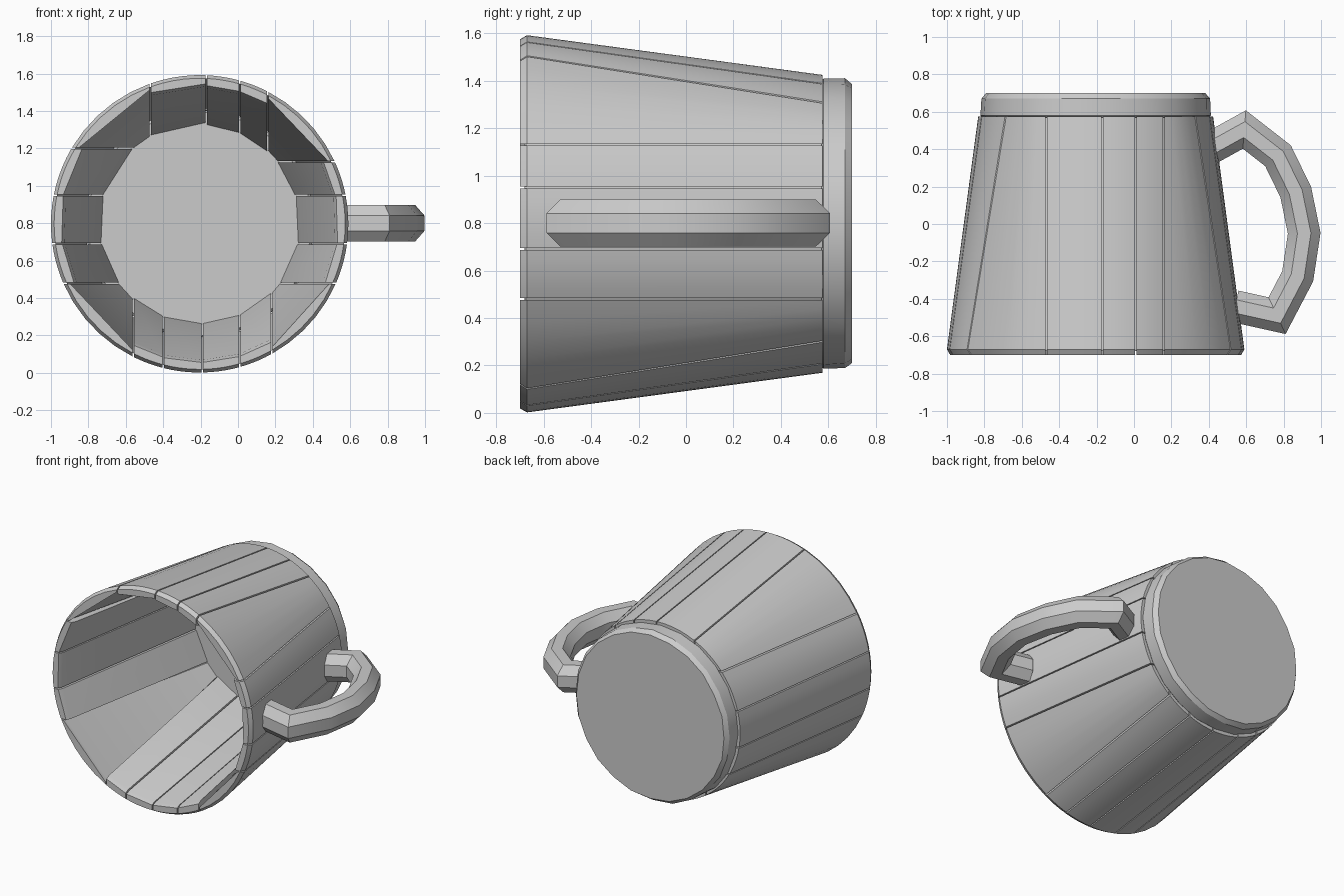
import bpy, bmesh, math, random
from mathutils import Vector

random.seed(4)
if "Cube" in bpy.data.objects:
    bpy.data.objects.remove(bpy.data.objects["Cube"], do_unlink=True)

CX, CZ = -0.205, 0.797      # axis of the tankard, which lies along y

grey = bpy.data.materials.new("plain grey")
grey.use_nodes = True
grey.diffuse_color = (0.6, 0.6, 0.6, 1)
grey.node_tree.nodes["Principled BSDF"].inputs["Base Color"].default_value = (0.6, 0.6, 0.6, 1)


def loft(name, rings, caps=True, angle=25):
    """Skin a list of closed point rings into one object."""
    bm = bmesh.new()
    loops = [[bm.verts.new(p) for p in ring] for ring in rings]
    n = len(loops[0])
    for a, b in zip(loops, loops[1:]):
        for i in range(n):
            j = (i + 1) % n
            bm.faces.new((a[i], a[j], b[j], b[i]))
    if caps:
        bm.faces.new(loops[0])
        bm.faces.new(loops[-1])
    bmesh.ops.recalc_face_normals(bm, faces=bm.faces)
    mesh = bpy.data.meshes.new(name)
    bm.to_mesh(mesh)
    bm.free()
    mesh.materials.append(grey)
    ob = bpy.data.objects.new(name, mesh)
    bpy.context.collection.objects.link(ob)
    bpy.ops.object.select_all(action='DESELECT')
    ob.select_set(True)
    bpy.context.view_layer.objects.active = ob
    bpy.ops.object.shade_smooth_by_angle(angle=math.radians(angle))
    return ob


def polar(r, a, y):
    return (CX + r * math.cos(a), y, CZ + r * math.sin(a))


def circle(r, y, n=24, wobble=0.0):
    return [polar(r - random.uniform(0, wobble), math.tau * i / n, y) for i in range(n)]


# Staves are parted by straight cuts: each is (fixed axis, value, side of the barrel)
SEAMS = [("z", 0.95, 1), ("z", 1.13, 1), ("x", 0.16, 1), ("x", 0.01, 1), ("x", -0.17, 1),
         ("x", -0.47, 1), ("z", 1.2, -1), ("z", 0.95, -1), ("z", 0.69, -1), ("z", 0.48, -1),
         ("x", -0.56, -1), ("x", -0.4, -1), ("x", -0.19, -1), ("x", 0.01, -1),
         ("x", 0.18, -1), ("z", 0.48, 1), ("z", 0.69, 1)]
GAP = 0.004


def seam_angle(seam, r, shift):
    """Angle where a cut meets radius r, moved sideways to leave a groove."""
    axis, value, side = seam
    if axis == "z":
        d = value - CZ + side * shift
        return math.atan2(d, side * math.sqrt(r * r - d * d))
    d = value - CX - side * shift
    return math.atan2(side * math.sqrt(r * r - d * d), d)


def stave_ring(s0, s1, y, outer, inner):
    a0, a1 = seam_angle(s0, outer, GAP), seam_angle(s1, outer, -GAP)
    a1 = a0 + (a1 - a0) % math.tau
    ring = [polar(outer, a0 + (a1 - a0) * i / 5, y) for i in range(6)]
    # flat inner side, set so that the middle of the chord keeps the wall thickness
    reach = min(inner / math.cos((a1 - a0) / 2), outer - 0.015)
    ring += [polar(reach, seam_angle(s1, reach, -GAP), y),
             polar(reach, seam_angle(s0, reach, GAP), y)]
    return ring


for k, s0 in enumerate(SEAMS):
    s1 = SEAMS[(k + 1) % len(SEAMS)]
    loft("stave_%d" % (k + 1), [stave_ring(s0, s1, -0.70, 0.778, 0.735),
                                stave_ring(s0, s1, -0.67, 0.795, 0.722),
                                stave_ring(s0, s1, 0.575, 0.628, 0.525)])

# Thin lining at the bottom of the grooves
loft("groove_lining", [circle(0.779, -0.68, 48), circle(0.613, 0.57, 48)], caps=False)

# Base with a worn, softened edge
loft("base", [circle(0.60, 0.565), circle(0.618, 0.58, wobble=0.008),
              circle(0.616, 0.67, wobble=0.008), circle(0.592, 0.70, wobble=0.006)])

# Handle: an eight-sided tube bent in the horizontal plane
PATH = [Vector(p) for p in ((0.40, 0.40), (0.59, 0.505), (0.77, 0.365), (0.865, 0.17),
                            (0.91, -0.05), (0.875, -0.28), (0.765, -0.49), (0.54, -0.44))]
WIDE, TALL = 0.093, 0.107
rings = []
for i, p in enumerate(PATH):
    before = (p - PATH[max(i - 1, 0)]).normalized()
    after = (PATH[min(i + 1, len(PATH) - 1)] - p).normalized()
    along = (before + after).normalized()
    across = Vector((along.y, -along.x))
    edge = after if after.length else before
    half = WIDE / max(abs(along.dot(edge)), 0.75)
    rings.append([(p.x + across.x * half * math.cos(t), p.y + across.y * half * math.cos(t),
                   0.80 + TALL * math.sin(t))
                  for t in (math.tau * (j + 0.5) / 8 for j in range(8))])
loft("handle", rings, angle=30)
